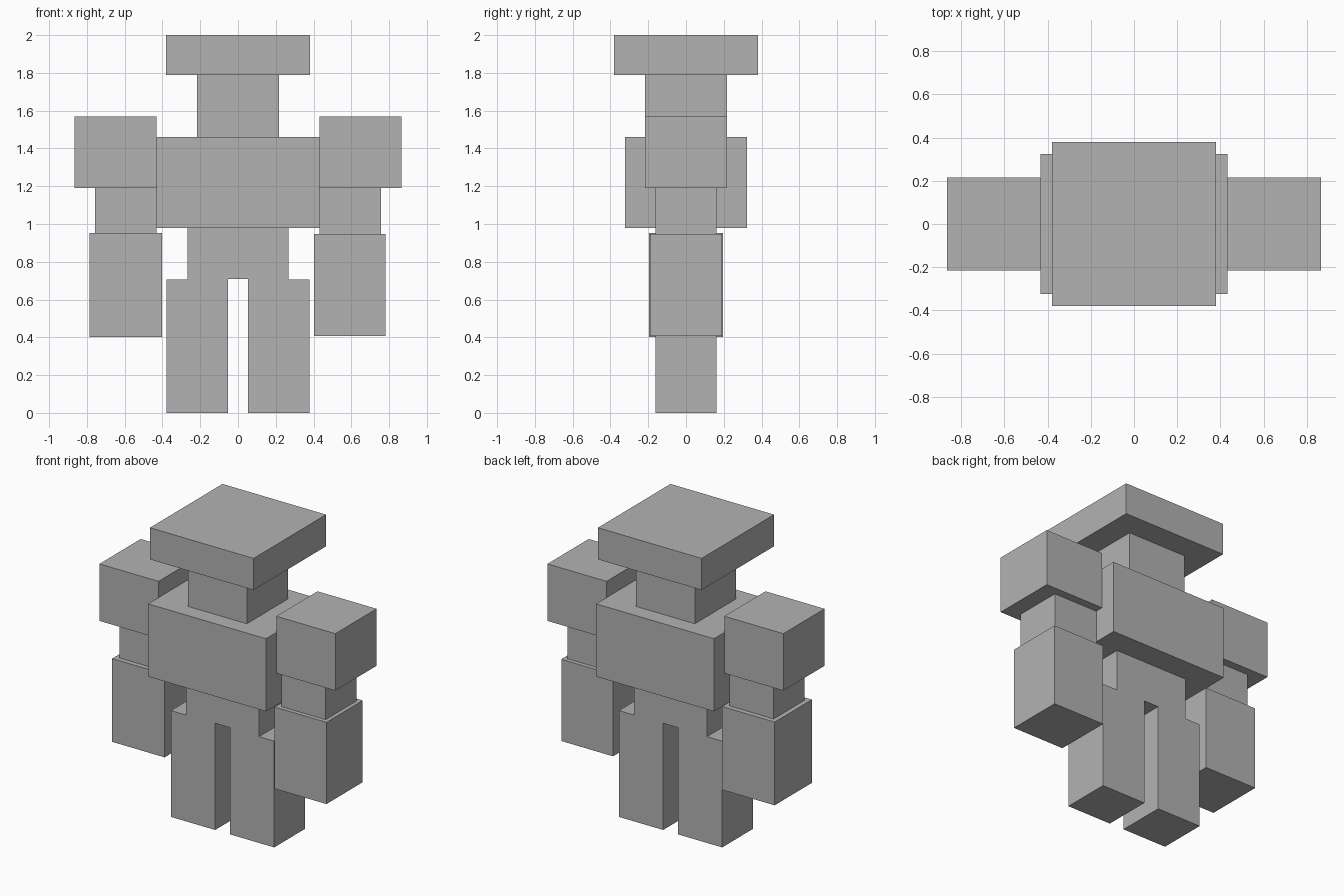
import bpy
import bmesh

cube = bpy.data.objects.get("Cube")
if cube:
    bpy.data.objects.remove(cube, do_unlink=True)

# One plain grey for the whole figure
grey = bpy.data.materials.new("plain grey")
grey.use_nodes = True
colour = (0.45, 0.45, 0.45, 1.0)
grey.diffuse_color = colour
grey.node_tree.nodes["Principled BSDF"].inputs["Base Color"].default_value = colour


def extrude_outline(name, outline, half_depth):
    """Extrude a front (x, z) outline evenly along y."""
    bm = bmesh.new()
    face = bm.faces.new([bm.verts.new((x, -half_depth, z)) for x, z in outline])
    result = bmesh.ops.extrude_face_region(bm, geom=[face])
    verts = [v for v in result["geom"] if isinstance(v, bmesh.types.BMVert)]
    bmesh.ops.translate(bm, verts=verts, vec=(0, 2 * half_depth, 0))
    bmesh.ops.recalc_face_normals(bm, faces=bm.faces)
    mesh = bpy.data.meshes.new(name)
    bm.to_mesh(mesh)
    bm.free()
    mesh.materials.append(grey)
    obj = bpy.data.objects.new(name, mesh)
    bpy.context.scene.collection.objects.link(obj)
    return obj


def box(name, x0, x1, z0, z1, half_depth):
    return extrude_outline(name, [(x0, z0), (x1, z0), (x1, z1), (x0, z1)], half_depth)


# Head and body blocks
box("head_cap", -0.38, 0.38, 1.79, 2.0, 0.38)
box("head", -0.216, 0.216, 1.46, 1.79, 0.216)
box("torso", -0.432, 0.432, 0.978, 1.46, 0.324)

# Hips and both legs share one flush outline
half = [(0.054, 0.708), (0.054, 0.0), (0.379, 0.0),
        (0.379, 0.705), (0.268, 0.705), (0.268, 0.978)]
extrude_outline("hips_and_legs", half + [(-x, z) for x, z in reversed(half)], 0.162)

# Arms; the right forearm is very slightly larger
for side, s, grow in (("left", 1, 0.0), ("right", -1, 0.005)):
    box(side + "_shoulder", s * 0.432, s * 0.865, 1.19, 1.568, 0.216)
    box(side + "_upper_arm", s * 0.432, s * 0.756, 0.94, 1.19, 0.162)
    box(side + "_forearm", s * 0.402, s * (0.782 + grow),
        0.406 - grow, 0.948 + grow, 0.19 + grow)
